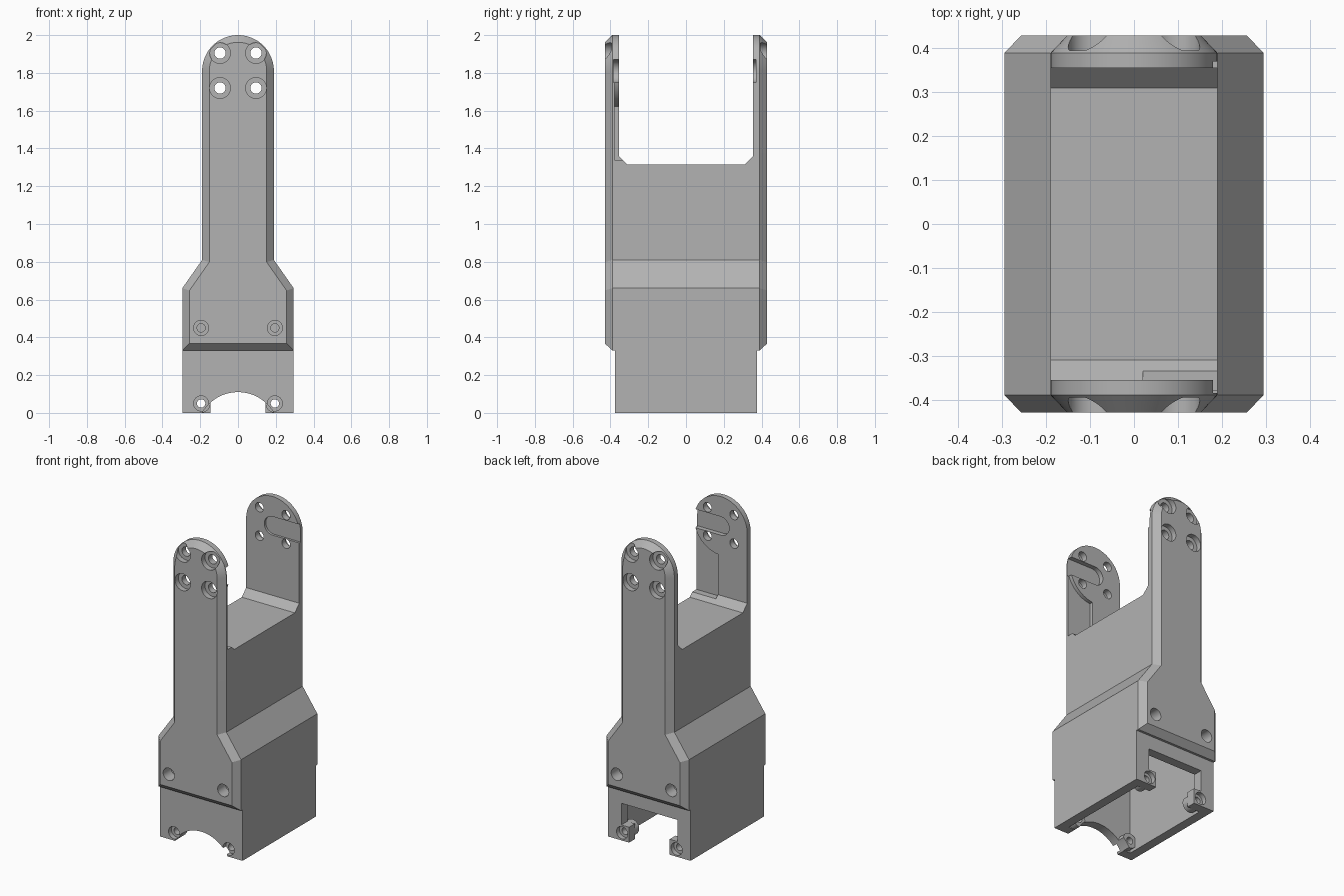
import bpy, bmesh
from math import sin, cos, pi, radians
from mathutils import Vector

cube = bpy.data.objects.get("Cube")
if cube:
    bpy.data.objects.remove(cube)

grey = bpy.data.materials.new("matte_grey")
grey.use_nodes = True
GREY = (0.45, 0.45, 0.45, 1)
grey.diffuse_color = GREY
grey.node_tree.nodes["Principled BSDF"].inputs["Base Color"].default_value = GREY


def arc(x, z, r, start, end, n):
    """Points on an arc, angles in degrees."""
    angles = [radians(start + (end - start) * i / n) for i in range(n + 1)]
    return [(x + r * cos(a), z + r * sin(a)) for a in angles]


def circle(x, z, r, n=32):
    return arc(x, z, r, 0, 360, n)[:-1]


def rect(x, z0, z1):
    return [(-x, z0), (x, z0), (x, z1), (-x, z1)]


def inset(points, d):
    """Offset a counter-clockwise outline inwards with mitred corners."""
    result = []
    for i, p in enumerate(points):
        p, a, b = Vector(p), Vector(points[i - 1]), Vector(points[(i + 1) % len(points)])
        e, f = (p - a).normalized(), (b - p).normalized()
        n, m = Vector((-e.y, e.x)), Vector((-f.y, f.x))
        result.append(tuple(p + (n + m) * d / (1 + n.dot(m))))
    return result


def loft(name, rings, axis="y"):
    """Solid through equal outlines, each given as (position on axis, points)."""
    bm = bmesh.new()
    loops = [[bm.verts.new((u, t, v) if axis == "y" else (t, u, v)) for u, v in pts]
             for t, pts in rings]
    bm.faces.new(loops[0])
    bm.faces.new(loops[-1])
    for low, high in zip(loops, loops[1:]):
        for i in range(len(low)):
            bm.faces.new((low[i - 1], low[i], high[i], high[i - 1]))
    bmesh.ops.recalc_face_normals(bm, faces=bm.faces)
    mesh = bpy.data.meshes.new(name)
    bm.to_mesh(mesh)
    bm.free()
    mesh.materials.append(grey)
    obj = bpy.data.objects.new(name, mesh)
    bpy.context.collection.objects.link(obj)
    return obj


def prism(name, points, start, end, axis="y"):
    return loft(name, [(start, points), (end, points)], axis)


def combine(target, tool, operation="DIFFERENCE"):
    mod = target.modifiers.new("combine", "BOOLEAN")
    mod.operation, mod.solver, mod.object = operation, "EXACT", tool
    bpy.ops.object.select_all(action="DESELECT")
    bpy.context.view_layer.objects.active = target
    target.select_set(True)
    bpy.ops.object.modifier_apply(modifier=mod.name)
    bpy.data.objects.remove(tool)


def cut(points, start, end, axis="y"):
    combine(bracket, prism("cutter", points, start, end, axis))


# Chamfered main shell with rounded arm tops
outline = [(-0.19, 0.81), (-0.295, 0.66), (-0.295, 0.33), (0.295, 0.33), (0.295, 0.66),
           (0.19, 0.81)] + arc(0, 1.81, 0.19, 0, 180, 40)
face = inset(outline, 0.038)
bracket = loft("bracket", [(-0.43, face), (-0.39, outline), (0.39, outline), (0.43, face)])

# Narrower foot below the shell
combine(bracket, prism("foot", rect(0.295, 0, 0.5), -0.375, 0.375), "UNION")

# Gap between the arms, with chamfered lower corners
cut([(-0.355, 2.2), (-0.355, 1.36), (-0.31, 1.315), (0.31, 1.315), (0.355, 1.36),
     (0.355, 2.2)], -0.5, 0.5, "x")

# Relief on half of the front arm, below a round pad
cut([(0.02, 1.34), (0.3, 1.34), (0.3, 1.81)] + arc(0, 1.81, 0.19, 0, -84, 24), -0.378, -0.3)

# Horn slots on the inner arm faces
slot = [(0.3, 1.75), (0.3, 1.87)] + arc(0, 1.81, 0.06, 90, 270, 20)
cut(slot, -0.385, -0.3)
cut(slot, 0.3, 0.37)

# Hollow foot, corner bosses, round front opening and square back opening
cut(rect(0.235, -0.1, 0.6), -0.315, 0.315)
for x in (-0.195, 0.195):
    for side in (-1, 1):
        boss = prism("boss", circle(x, 0.05, 0.049), side * 0.27, side * 0.34)
        combine(bracket, boss, "UNION")
cut(circle(0, -0.109, 0.219, 64), -0.5, -0.2)
cut([(-0.145, -0.1), (0.145, -0.1), (0.145, 0.1), (0.2, 0.1), (0.2, 0.24),
     (-0.2, 0.24), (-0.2, 0.1), (-0.145, 0.1)], 0.2, 0.5)

# Counterbored screw holes: x, z, bore, head, bore bottom and head bottom (as |y|)
holes = [(0.095, 1.905, 0.03, 0.055, 0.3, 0.395), (0.095, 1.72, 0.03, 0.055, 0.3, 0.395),
         (0.195, 0.45, 0.022, 0.04, 0.33, 0.35), (0.195, 0.05, 0.022, 0.04, 0.2, 0.345)]
for x, z, bore, head, deep, shallow in holes:
    for sx in (-x, x):
        for side in (-1, 1):
            cut(circle(sx, z, bore), side * deep, side * 0.5)
            cut(circle(sx, z, head), side * shallow, side * 0.5)

bpy.ops.object.shade_smooth_by_angle(angle=radians(20))
